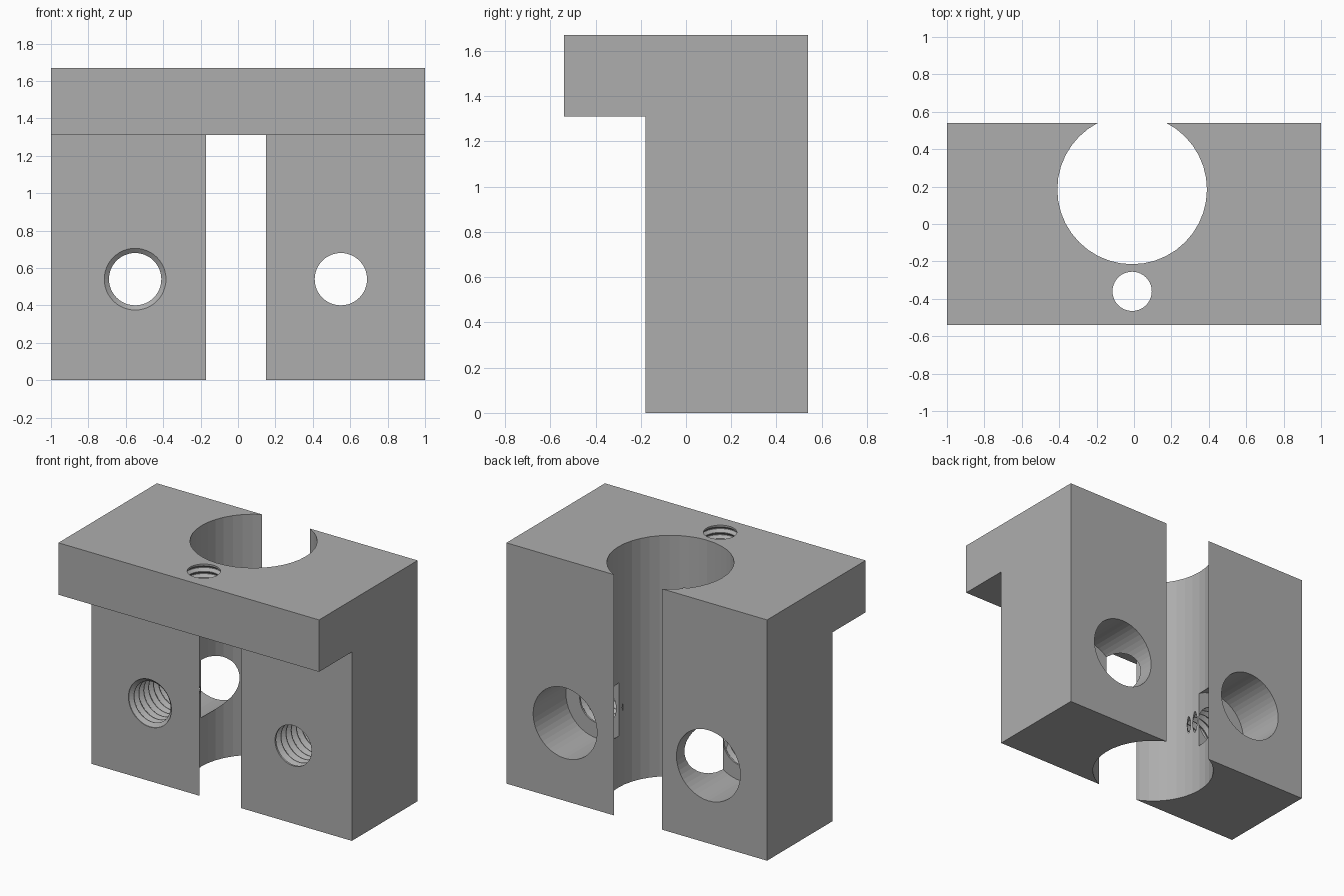
import bpy, bmesh, math

cube = bpy.data.objects.get("Cube")
if cube:
    bpy.data.objects.remove(cube, do_unlink=True)

steel = bpy.data.materials.new("plain_grey")
steel.use_nodes = True
GREY = (0.42, 0.42, 0.42, 1)
steel.diffuse_color = GREY
steel.node_tree.nodes["Principled BSDF"].inputs["Base Color"].default_value = GREY

HALF_X, HALF_Y, TOP = 1.0, 0.54, 1.67
LEDGE_Z, LEG_FRONT = 1.31, -0.18
SEAT_Y = 0.18      # floor of the rear counterbores


def make_object(name, bm):
    bmesh.ops.recalc_face_normals(bm, faces=bm.faces)
    mesh = bpy.data.meshes.new(name)
    bm.to_mesh(mesh)
    bm.free()
    mesh.materials.append(steel)
    obj = bpy.data.objects.new(name, mesh)
    bpy.context.collection.objects.link(obj)
    return obj


def lathe(name, profile, place, sides):
    """Closed solid of revolution; profile is (radius, distance along axis)."""
    bm = bmesh.new()
    rings = []
    for r, t in profile:
        rings.append([bm.verts.new(place(r * math.cos(a), r * math.sin(a), t))
                      for a in (2 * math.pi * i / sides for i in range(sides))])
    for low, high in zip(rings, rings[1:]):
        for i in range(sides):
            j = (i + 1) % sides
            bm.faces.new((low[i], low[j], high[j], high[i]))
    bm.faces.new(rings[0])
    bm.faces.new(rings[-1])
    return make_object(name, bm)


def thread(minor, major, start, end, turns):
    """Row of V grooves between start and end."""
    pitch = (end - start) / turns
    points = []
    for k in range(turns):
        t = start + k * pitch
        points += [(minor, t + 0.05 * pitch), (major, t + 0.45 * pitch),
                   (major, t + 0.55 * pitch), (minor, t + 0.95 * pitch)]
    return points


def cut(body, cutter):
    cutter.hide_render = True
    mod = body.modifiers.new("cut", "BOOLEAN")
    mod.operation = "DIFFERENCE"
    mod.solver = "EXACT"
    mod.object = cutter
    bpy.context.view_layer.objects.active = body
    bpy.ops.object.modifier_apply(modifier=mod.name)
    bpy.data.objects.remove(cutter, do_unlink=True)


# Block with a front overhang, extruded sideways
bm = bmesh.new()
outline = [(LEG_FRONT, 0), (HALF_Y, 0), (HALF_Y, TOP), (-HALF_Y, TOP),
           (-HALF_Y, LEDGE_Z), (LEG_FRONT, LEDGE_Z)]
face = bm.faces.new([bm.verts.new((-HALF_X, y, z)) for y, z in outline])
side = bmesh.ops.extrude_face_region(bm, geom=[face])
bmesh.ops.translate(bm, vec=(2 * HALF_X, 0, 0),
                    verts=[v for v in side["geom"] if isinstance(v, bmesh.types.BMVert)])
block = make_object("clamp_block", bm)

# Large upright bore, open at the back and through the front of the legs
cut(block, lathe("bore_cutter", [(0.4, -0.2), (0.4, TOP + 0.2)],
                 lambda u, v, t: (u - 0.01, v + 0.185, t), 40))

# Threaded bolt holes with rear counterbores
MINOR, MAJOR, COUNTERBORE = 0.14, 0.165, 0.245
for x in (-0.55, 0.55):
    if x < 0:    # this thread opens at its full width
        profile = [(MAJOR, LEG_FRONT - 0.1), (MAJOR, LEG_FRONT + 0.005),
                   (MINOR, LEG_FRONT + 0.025)]
        first = LEG_FRONT + 0.027
    else:
        profile = [(MINOR, LEG_FRONT - 0.1)]
        first = LEG_FRONT + 0.01
    profile += thread(MINOR, MAJOR, first, SEAT_Y - 0.01, 6)
    profile += [(MINOR, SEAT_Y), (COUNTERBORE, SEAT_Y), (COUNTERBORE, HALF_Y + 0.1)]
    cut(block, lathe("bolt_cutter", profile,
                     lambda u, v, t: (x + u, t, 0.54 + v), 48))

# Small threaded hole through the overhang
profile = [(0.105, LEDGE_Z - 0.1)]
profile += thread(0.105, 0.125, LEDGE_Z + 0.01, TOP - 0.01, 8)
profile += [(0.105, TOP + 0.1)]
cut(block, lathe("screw_cutter", profile,
                 lambda u, v, t: (u - 0.01, v - 0.36, t), 40))
